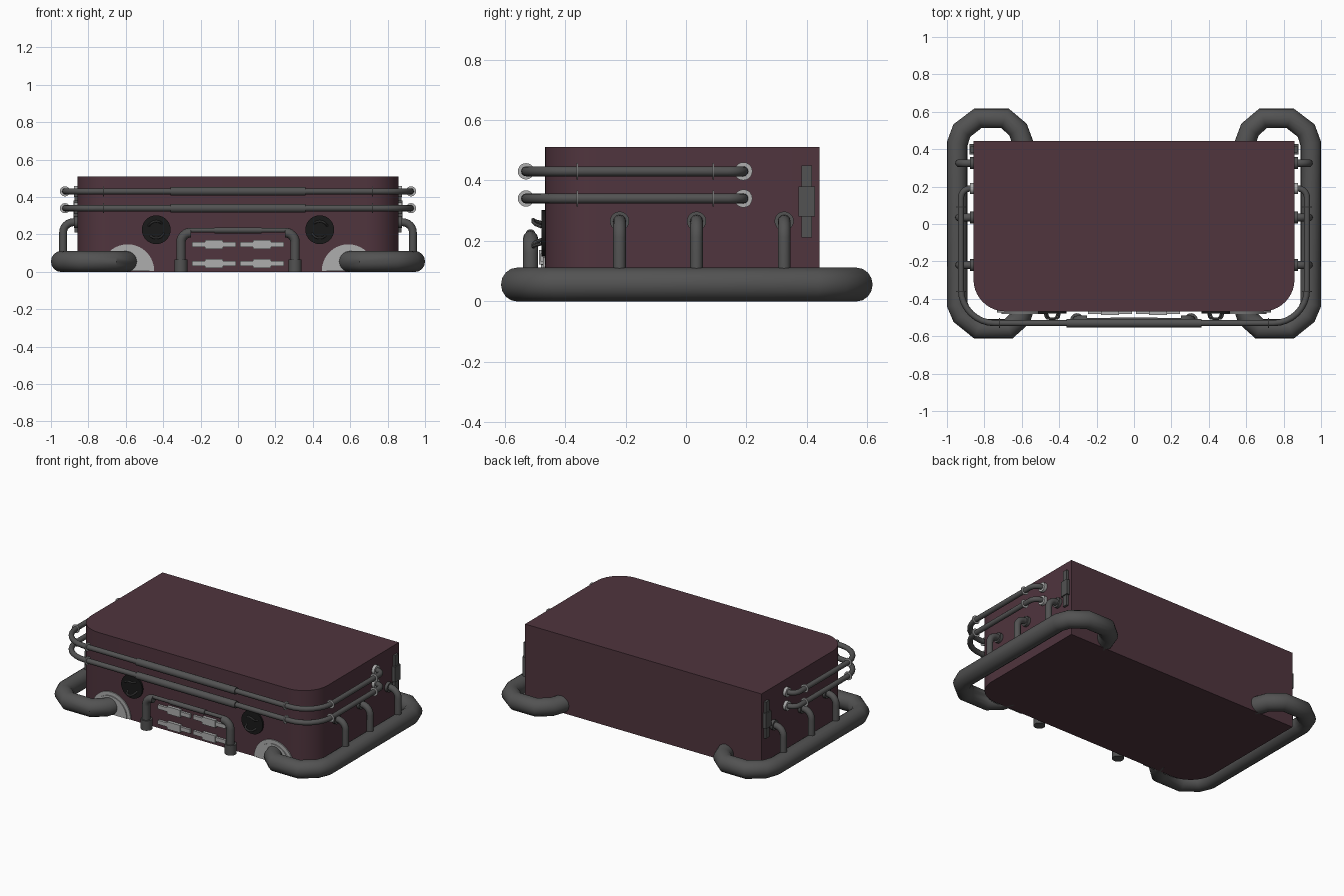
import bpy, bmesh
from math import pi, sin, cos
from mathutils import Matrix, Vector

if "Cube" in bpy.data.objects:
    bpy.data.objects.remove(bpy.data.objects["Cube"])


def material(name, r, g, b):
    m = bpy.data.materials.new(name)
    m.diffuse_color = (r, g, b, 1)
    m.use_nodes = True
    m.node_tree.nodes["Principled BSDF"].inputs["Base Color"].default_value = m.diffuse_color
    return m


MAROON = material("maroon_paint", 0.08, 0.035, 0.048)
DARK = material("dark_metal", 0.085, 0.085, 0.085)
LIGHT = material("light_metal", 0.42, 0.42, 0.42)
BLACK = material("black_cap", 0.01, 0.01, 0.01)


def finish(ob, mat, mirror=True, smooth=True):
    ob.data.materials.clear()
    ob.data.materials.append(mat)
    bpy.ops.object.select_all(action='DESELECT')
    ob.select_set(True)
    bpy.context.view_layer.objects.active = ob
    if smooth:
        bpy.ops.object.shade_smooth_by_angle(angle=0.7)
    if mirror:
        ob.modifiers.new("mirror", 'MIRROR').use_mirror_merge = False
    return ob


def from_bmesh(name, bm, mat, mirror=True, smooth=True):
    bmesh.ops.recalc_face_normals(bm, faces=bm.faces)
    me = bpy.data.meshes.new(name)
    bm.to_mesh(me)
    bm.free()
    ob = bpy.data.objects.new(name, me)
    bpy.context.collection.objects.link(ob)
    return finish(ob, mat, mirror, smooth)


def prism(name, pts, offset, mat, mirror=True):
    """Extrude a flat outline along offset."""
    bm = bmesh.new()
    f = bm.faces.new([bm.verts.new(p) for p in pts])
    ext = bmesh.ops.extrude_face_region(bm, geom=[f])
    bmesh.ops.translate(bm, vec=offset, verts=[v for v in ext['geom'] if isinstance(v, bmesh.types.BMVert)])
    return from_bmesh(name, bm, mat, mirror)


def boxes(name, items, mat):
    """Several (centre, size) boxes in one mesh."""
    bm = bmesh.new()
    for c, s in items:
        bmesh.ops.create_cube(bm, size=1, matrix=Matrix.Translation(c) @ Matrix.Diagonal((*s, 1)))
    return from_bmesh(name, bm, mat, smooth=False)


def cyl(name, c, axis, r, depth, mat, sides=20, mirror=True):
    bm = bmesh.new()
    rot = Vector((0, 0, 1)).rotation_difference(Vector(axis)).to_matrix().to_4x4()
    bmesh.ops.create_cone(bm, cap_ends=True, segments=sides, radius1=r, radius2=r,
                          depth=depth, matrix=Matrix.Translation(c) @ rot)
    return from_bmesh(name, bm, mat, mirror)


def rounded(pts, radius, n=6):
    """Replace the inner corners of a path with arcs (quadratic blend of tangent points)."""
    pts = [Vector(p) for p in pts]
    out = [pts[0]]
    for a, b, c in zip(pts, pts[1:], pts[2:]):
        u, v = (a - b).normalized(), (c - b).normalized()
        centre = b + (u + v) * radius
        for i in range(n + 1):
            t = i / n * pi / 2
            out.append(centre - v * radius * cos(t) - u * radius * sin(t))
    return out + [pts[-1]]


def tube(name, pts, r, mat, res=4, mirror=True):
    cu = bpy.data.curves.new(name, 'CURVE')
    cu.dimensions = '3D'
    cu.bevel_depth, cu.bevel_resolution, cu.use_fill_caps = r, res, True
    sp = cu.splines.new('POLY')
    sp.points.add(len(pts) - 1)
    for p, q in zip(sp.points, pts):
        p.co = (*q, 1)
    ob = bpy.data.objects.new(name, cu)
    bpy.context.collection.objects.link(ob)
    bpy.ops.object.select_all(action='DESELECT')
    ob.select_set(True)
    bpy.context.view_layer.objects.active = ob
    bpy.ops.object.convert(target='MESH')
    return finish(bpy.context.object, mat, mirror)


# Main body: square at the back, rounded front corners
W, F, B, H, R = 0.858, -0.467, 0.443, 0.51, 0.17
corner = [(W - R + R * cos(t), F + R - R * sin(t)) for t in [i * pi / 20 for i in range(11)]]
outline = [(W, B)] + corner
outline += [(-x, y) for x, y in reversed(outline)]
prism("body", [(x, y, 0) for x, y in outline], (0, 0, H), MAROON, mirror=False)

# Thick floor-level bumper loops, both ends hooked into the body
loop = [(0.59, 0.42), (0.62, 0.505), (0.69, 0.565), (0.835, 0.565), (0.92, 0.5), (0.945, 0.43),
        (0.945, -0.43), (0.92, -0.49), (0.835, -0.56), (0.67, -0.56), (0.605, -0.5), (0.58, -0.42)]
tube("bumper_loop", [(x, y, 0.055) for x, y in loop], 0.056, DARK, 6)

# Half-round plates where the bumper meets the front
for i, (r, y) in enumerate([(0.142, -0.474), (0.118, -0.48)]):
    prism(f"bumper_plate_{i}", [(0.59 + r * cos(k * pi / 20), -0.45, 0.005 + r * sin(k * pi / 20))
                                for k in range(21)], (0, y + 0.45, 0), LIGHT)

# Side struts rising from the bumper and bending into the body
for i, y in enumerate((-0.22, 0.035, 0.325)):
    tube(f"side_strut_{i}", rounded([(0.935, y, 0.07), (0.935, y, 0.265), (0.84, y, 0.265)], 0.055),
         0.021, DARK)
    cyl(f"strut_flange_{i}", (0.866, y, 0.265), (1, 0, 0), 0.032, 0.022, DARK)

# Two wrap-around upper rails with sleeves, rings and end flanges
for i, z in enumerate((0.34, 0.43)):
    half = [(0, -0.53, z)] + rounded([(0.1, -0.53, z), (0.925, -0.53, z), (0.925, 0, z)], 0.18, 8)[1:-1]
    half += rounded([(0.925, 0, z), (0.925, 0.19, z), (0.84, 0.19, z)], 0.05)[1:]
    tube(f"upper_rail_{i}", [(-p[0], p[1], p[2]) for p in reversed(half[1:])] + half,
         0.0165, DARK, mirror=False)
    cyl(f"rail_sleeve_{i}", (0, -0.53, z), (1, 0, 0), 0.023, 0.72, DARK, mirror=False)
    cyl(f"rail_front_ring_{i}", (0.72, -0.53, z), (1, 0, 0), 0.027, 0.006, LIGHT)
    for k, y in enumerate((-0.36, 0.09)):
        cyl(f"rail_side_ring_{i}_{k}", (0.925, y, z), (0, 1, 0), 0.027, 0.006, LIGHT)
    cyl(f"rail_end_flange_{i}", (0.866, 0.19, z), (1, 0, 0), 0.03, 0.022, LIGHT)

# Front guard bar on two posts
tube("guard_bar", rounded([(-0.305, -0.515, 0), (-0.305, -0.515, 0.222), (0.305, -0.515, 0.222),
                           (0.305, -0.515, 0)], 0.045), 0.012, DARK, mirror=False)
tube("guard_post", rounded([(0.305, -0.515, 0.03), (0.305, -0.515, 0.208), (0.25, -0.515, 0.208)], 0.05),
     0.025, DARK)
cyl("guard_foot", (0.305, -0.512, 0.0325), (0, 0, 1), 0.035, 0.065, DARK)
cyl("guard_sleeve", (0, -0.515, 0.222), (1, 0, 0), 0.016, 0.25, DARK, mirror=False)

# Four light fittings between the posts
for i, z in enumerate((0.045, 0.145)):
    boxes(f"front_fitting_{i}", [((0.128, -0.47, z), (0.235, 0.024, 0.026)),
                                 ((0.128, -0.47, z), (0.095, 0.034, 0.048))], LIGHT)

# Round black caps with a pair of curved grips
cyl("round_cap", (0.437, -0.468, 0.225), (0, 1, 0), 0.077, 0.02, BLACK, 28)
for i, s in enumerate((1, -1)):
    arc = [(0.437 + s * 0.045 * cos(t), -0.478 - 0.028 * min(1, 2 * sin(k * pi / 8)),
            0.225 + s * 0.045 * sin(t)) for k, t in enumerate([0.5 + j * 0.22 for j in range(9)])]
    tube(f"cap_grip_{i}", arc, 0.006, DARK, 2)

# Upright latches near the rear of each side
boxes("side_latch", [((0.86, 0.4, 0.33), (0.026, 0.034, 0.24)),
                     ((0.86, 0.4, 0.33), (0.04, 0.056, 0.1))], DARK)
